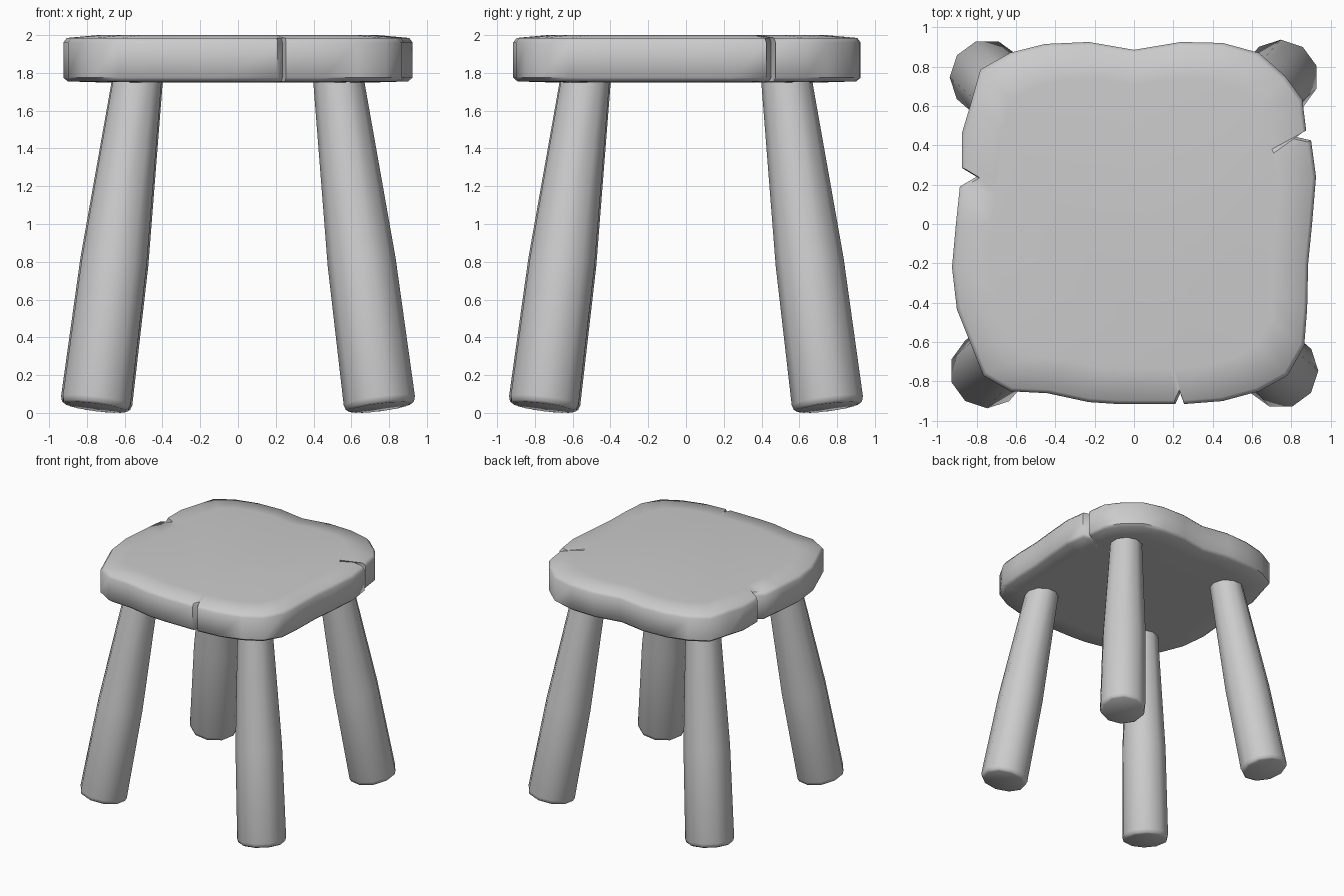
import bpy, bmesh, math
from mathutils import Vector, Matrix

if "Cube" in bpy.data.objects:
    bpy.data.objects.remove(bpy.data.objects["Cube"])


def loft(name, rings, angle):
    """Skin a stack of equal-length rings, cap both ends, shade smooth by angle."""
    bm = bmesh.new()
    loops = [[bm.verts.new(p) for p in ring] for ring in rings]
    n = len(loops[0])
    for a, b in zip(loops, loops[1:]):
        for i in range(n):
            j = (i + 1) % n
            bm.faces.new((a[i], a[j], b[j], b[i]))
    bm.faces.new(loops[0][::-1])
    bm.faces.new(loops[-1])
    bmesh.ops.recalc_face_normals(bm, faces=bm.faces)
    mesh = bpy.data.meshes.new(name)
    bm.to_mesh(mesh)
    bm.free()
    ob = bpy.data.objects.new(name, mesh)
    bpy.context.collection.objects.link(ob)
    bpy.ops.object.select_all(action='DESELECT')
    ob.select_set(True)
    bpy.context.view_layer.objects.active = ob
    bpy.ops.object.shade_smooth_by_angle(angle=math.radians(angle))
    return ob


# Seat: hand-hewn outline with three split notches
outline = [
    (.21, -.915), (.235, -.86), (.255, -.915), (.45, -.90), (.635, -.85),
    (.78, -.77), (.865, -.62), (.88, -.43), (.885, -.20), (.905, 0),
    (.925, .24), (.90, .425), (.79, .45), (.875, .475), (.855, .635),
    (.77, .75), (.635, .87), (.45, .92), (.24, .925), (0, .885),
    (-.23, .925), (-.45, .915), (-.63, .87), (-.78, .785), (-.83, .61),
    (-.875, .46), (-.875, .285), (-.80, .24), (-.885, .19), (-.905, 0),
    (-.925, -.22), (-.90, -.435), (-.83, -.61), (-.765, -.77), (-.63, -.85),
    (-.44, -.86), (-.23, -.905), (-.08, -.915)]
notch_tips = (1, 12, 27)
healed = [Vector(p) for p in outline]
for i in notch_tips:
    healed[i] = (healed[i - 1] + healed[i + 1]) / 2


def seat_ring(points, scale, z):
    return [(p[0] * scale, p[1] * scale, z) for p in points]


loft("seat", [
    seat_ring(healed, .80, 1.75),
    seat_ring(outline, .975, 1.755),
    seat_ring(outline, 1.0, 1.775),
    seat_ring(outline, 1.0, 1.96),
    seat_ring(outline, .98, 1.985),
    seat_ring(healed, .80, 2.0)], 50)

# Legs: ten-sided, tapered and splayed, ends cut square to the axis
foot, head = Vector((.75, .75, .05)), Vector((.527, .527, 1.8))
axis = (head - foot).normalized()
tilt = Vector((0, 0, 1)).rotation_difference(axis).to_matrix()
length = (head - foot).length
sections = [(-.021, .165), (-.012, .182), (.015, .19), (.76, .181), (length, .132)]


def leg_ring(along, radius, turn):
    ring = []
    for k in range(10):
        a = math.radians(18 + 36 * k)
        p = Vector((radius * math.cos(a), radius * math.sin(a), along))
        ring.append(turn @ (foot + tilt @ p))
    return ring


for i, name in enumerate(("back_right_leg", "back_left_leg",
                          "front_left_leg", "front_right_leg")):
    turn = Matrix.Rotation(i * math.pi / 2, 3, 'Z')
    loft(name, [leg_ring(s, r, turn) for s, r in sections], 50)
